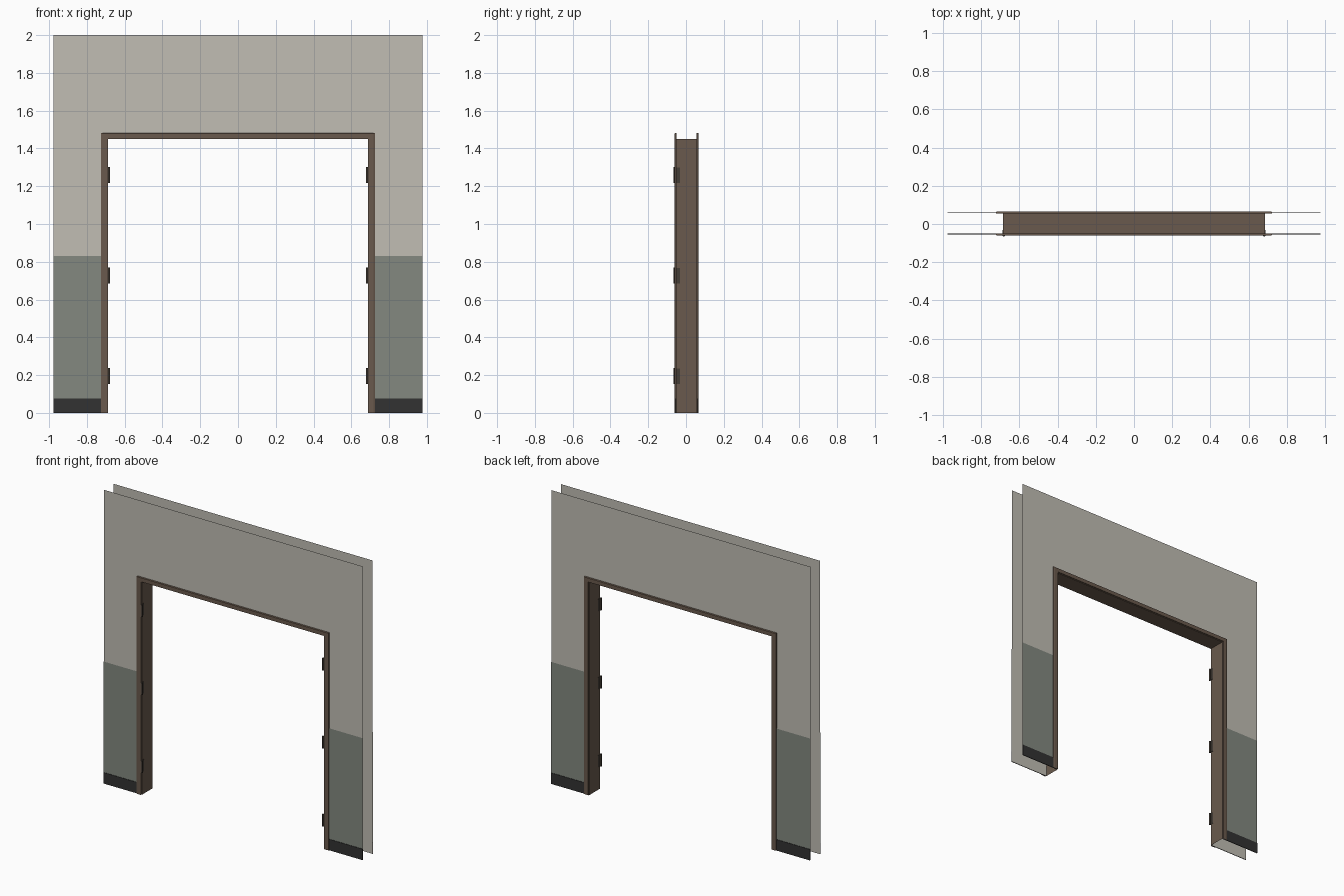
import bpy, bmesh, math

if "Cube" in bpy.data.objects:
    bpy.data.objects.remove(bpy.data.objects["Cube"])


def material(name, r, g, b):
    """Flat colour from sRGB 0-255 values."""
    m = bpy.data.materials.new(name)
    m.diffuse_color = [((c / 255 + 0.055) / 1.055) ** 2.4 for c in (r, g, b)] + [1]
    m.use_nodes = True
    m.node_tree.nodes["Principled BSDF"].inputs["Base Color"].default_value = m.diffuse_color
    return m


PLASTER = material("warm grey plaster", 193, 189, 180)
GREEN = material("grey green paint", 131, 137, 128)
SKIRT = material("charcoal skirting", 50, 50, 50)
BROWN = material("brown frame", 106, 90, 77)
METAL = material("dark hinge metal", 68, 61, 54)

W, H = 0.977, 2.0            # half width and height of the wall
OW, OH = 0.687, 1.45         # half width and height of the opening
FRONT, BACK = -0.050, 0.056  # wall sheets


def finish(name, bm, mat):
    me = bpy.data.meshes.new(name)
    bm.to_mesh(me)
    bm.free()
    me.materials.append(mat)
    ob = bpy.data.objects.new(name, me)
    bpy.context.collection.objects.link(ob)
    return ob


def sheets(name, rects, y, mat, facing):
    """Flat upright rectangles (x0, x1, z0, z1) at depth y, facing -y or +y."""
    bm = bmesh.new()
    for x0, x1, z0, z1 in rects:
        pts = [(x0, y, z0), (x1, y, z0), (x1, y, z1), (x0, y, z1)]
        if facing > 0:
            pts.reverse()
        bm.faces.new([bm.verts.new(p) for p in pts])
    bmesh.ops.remove_doubles(bm, verts=bm.verts, dist=1e-5)
    return finish(name, bm, mat)


def box(bm, x0, x1, y0, y1, z0, z1):
    for v in bmesh.ops.create_cube(bm, size=1)["verts"]:
        v.co = ((x0 + x1) / 2 + v.co.x * (x1 - x0),
                (y0 + y1) / 2 + v.co.y * (y1 - y0),
                (z0 + z1) / 2 + v.co.z * (z1 - z0))


# Wall sheets with painted lower band and skirting on the outer sides
for side, y, s in (("front", FRONT, -1), ("back", BACK, 1)):
    sheets(side + "_wall", [(-W, -OW, 0, OH), (OW, W, 0, OH), (-W, -OW, OH, H),
                            (-OW, OW, OH, H), (OW, W, OH, H)], y, PLASTER, s)
    sheets(side + "_painted_band", [(-W, -OW - 0.01, 0, 0.83), (OW + 0.01, W, 0, 0.83)],
           y + s * 0.002, GREEN, s)
    bm = bmesh.new()
    y0, y1 = sorted((y + s * 0.001, y + s * 0.005))
    for x0, x1 in ((-W, -OW - 0.01), (OW + 0.01, W)):
        box(bm, x0, x1, y0, y1, 0, 0.075)
    finish(side + "_skirting", bm, SKIRT)

# Door frame: casing and lining profile (offset from opening, y) swept round the opening
half = [(0.037, 0), (0.037, 0.007), (0.030, 0.010), (0.004, 0.010), (0.004, 0.004), (0, 0.004)]
profile = ([(d, FRONT - t) for d, t in half] +
           [(d, BACK + t) for d, t in reversed(half)])
bm = bmesh.new()
rows = []
for d, y in profile:
    a, t = OW + d, OH + min(d, 0.032)
    rows.append([bm.verts.new(p) for p in ((-a, y, 0), (-a, y, t), (a, y, t), (a, y, 0))])
for r0, r1 in zip(rows, rows[1:]):
    for i in range(3):
        bm.faces.new((r0[i], r0[i + 1], r1[i + 1], r1[i]))
finish("door_frame", bm, BROWN)

# Hinges: three on each jamb, a barrel with a thin leaf
bm = bmesh.new()
for s in (-1, 1):
    for z in (0.195, 0.727, 1.259):
        cyl = bmesh.ops.create_cone(bm, cap_ends=True, segments=10, radius1=0.0065,
                                    radius2=0.0065, depth=0.083)["verts"]
        bmesh.ops.translate(bm, verts=cyl, vec=(s * 0.683, -0.0595, z))
        x0, x1 = sorted((s * (OW - 0.002), s * (OW + 0.001)))
        box(bm, x0, x1, -0.058, -0.032, z - 0.041, z + 0.041)
hinges = finish("hinges", bm, METAL)
for p in hinges.data.polygons:
    p.use_smooth = len(p.vertices) == 4 and p.area < 0.0005
hinges.select_set(True)
bpy.context.view_layer.objects.active = hinges
bpy.ops.object.shade_smooth_by_angle(angle=math.radians(40))
